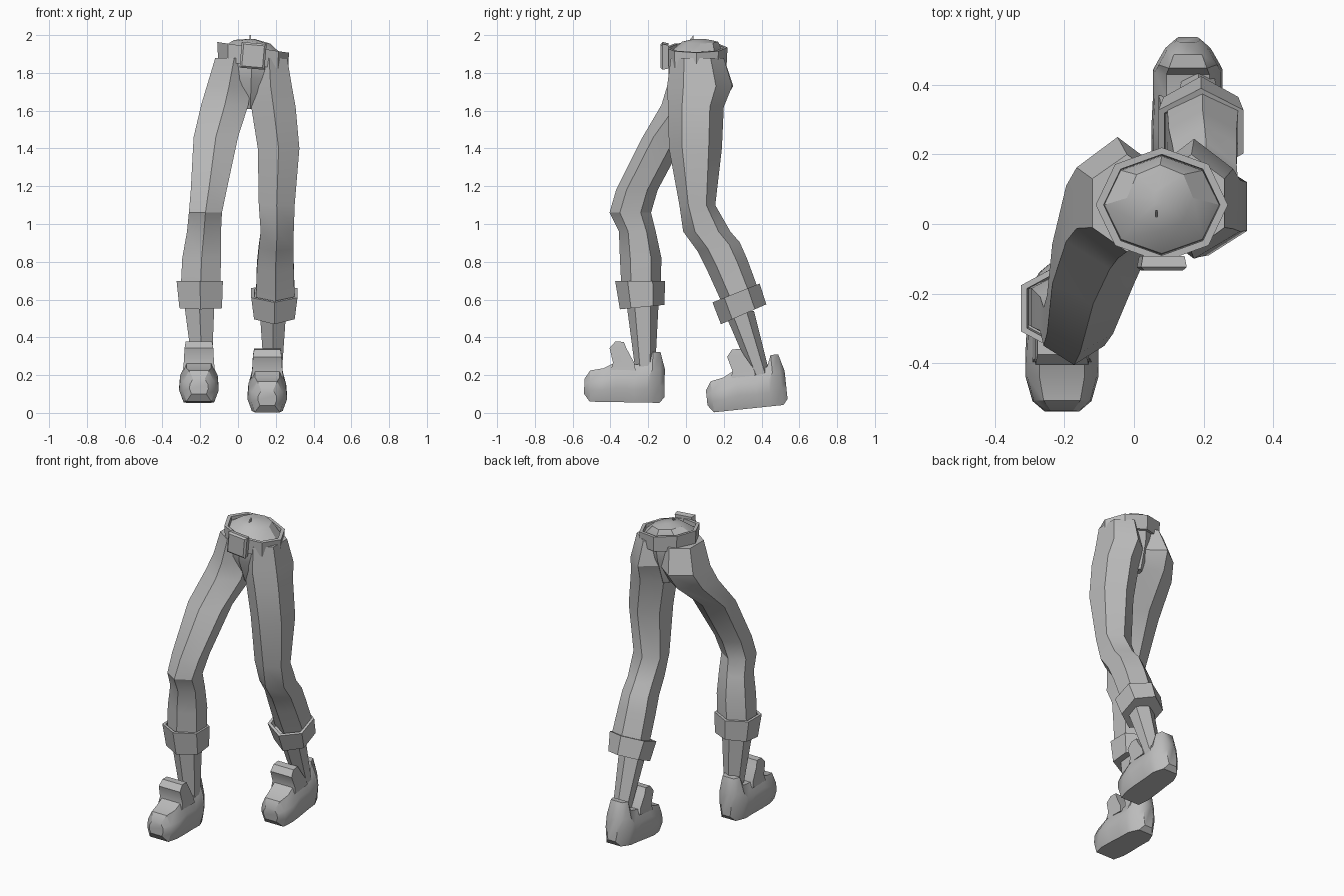
import bpy, bmesh, math
from mathutils import Matrix, Vector

if "Cube" in bpy.data.objects:
    bpy.data.objects.remove(bpy.data.objects["Cube"])

grey = bpy.data.materials.new("plain_grey")
grey.use_nodes = True
colour = (0.5, 0.5, 0.5, 1)
grey.diffuse_color = colour
grey.node_tree.nodes["Principled BSDF"].inputs["Base Color"].default_value = colour


def ring(x0, x1, y0, y1, z, slope_y=0, slope_x=0, sides=6):
    """Level or tilted polygon that fills the given extents, with a vertex at front and back."""
    cx, cy = (x0 + x1) / 2, (y0 + y1) / 2
    points = []
    for i in range(sides):
        a = math.tau * i / sides - math.pi / 2
        dx = math.cos(a) * (x1 - x0) / 2
        if sides == 6:
            dx /= math.cos(math.pi / 6)
        dy = math.sin(a) * (y1 - y0) / 2
        points.append(Vector((cx + dx, cy + dy, z + slope_y * dy + slope_x * dx)))
    return points


def loft(name, rings, matrix=None, angle=30):
    """Skin a row of equal rings and close both ends."""
    bm = bmesh.new()
    rows = [[bm.verts.new(p) for p in r] for r in rings]
    n = len(rows[0])
    for a, b in zip(rows, rows[1:]):
        for i in range(n):
            j = (i + 1) % n
            bm.faces.new((a[i], a[j], b[j], b[i]))
    bm.faces.new(rows[0])
    bm.faces.new(rows[-1])
    bmesh.ops.recalc_face_normals(bm, faces=bm.faces)
    mesh = bpy.data.meshes.new(name)
    bm.to_mesh(mesh)
    bm.free()
    mesh.materials.append(grey)
    obj = bpy.data.objects.new(name, mesh)
    bpy.context.collection.objects.link(obj)
    if matrix:
        mesh.transform(matrix)
    bpy.ops.object.select_all(action="DESELECT")
    obj.select_set(True)
    bpy.context.view_layer.objects.active = obj
    bpy.ops.object.shade_smooth_by_angle(angle=math.radians(angle))
    return obj


def shrink(points, amount, drop=0):
    centre = sum(points, Vector()) / len(points)
    return [p + (centre - p) * amount - Vector((0, 0, drop)) for p in points]


# Trouser legs: x extents, y extents, height, tilt
loft("right_trouser_leg", [ring(*r) for r in (
    (-.12, .08, -.08, .20, 1.88),
    (-.165, .07, -.10, .25, 1.73),
    (-.195, .055, -.13, .19, 1.63),
    (-.235, .0, -.23, .0, 1.46),
    (-.25, -.06, -.37, -.15, 1.18),
    (-.26, -.085, -.405, -.185, 1.06),
    (-.27, -.09, -.355, -.16, .96),
    (-.295, -.09, -.35, -.13, .82),
    (-.305, -.095, -.34, -.135, .62))])
loft("left_trouser_leg", [ring(*r) for r in (
    (.07, .26, -.08, .20, 1.88),
    (.06, .285, -.10, .245, 1.73),
    (.07, .305, -.095, .20, 1.62),
    (.105, .325, -.09, .19, 1.4),
    (.11, .30, -.035, .155, 1.1),
    (.12, .295, -.015, .235, .96),
    (.11, .295, .06, .285, .88, .2),
    (.1, .295, .115, .325, .78, .3),
    (.095, .30, .195, .385, .61, .4))])

# Pelvis between the legs, closed by a low dome
loft("pelvis", [ring(*r, sides=8) for r in (
    (.03, .10, -.02, .14, 1.61),
    (-.05, .19, -.09, .19, 1.77),
    (-.10, .25, -.095, .2, 1.86, 0, -.15),
    (-.085, .245, -.085, .195, 1.91, 0, -.15),
    (-.02, .17, -.02, .17, 1.965, 0, -.1),
    (.055, .085, .05, .1, 1.98))])
loft("waist_tab", [[Vector((x, 0, 1.95)), Vector((x, .04, 1.95)), Vector((x, .04, 2))]
                   for x in (.062, .068)])

# Belt with an open rim, and its buckle
belt_top = ring(-.11, .27, -.11, .22, 1.935, 0, -.15, 8)
belt_low = ring(-.105, .265, -.105, .215, 1.84, 0, -.12, 8)
loft("belt", [shrink(belt_low, .15), belt_low, belt_top,
              shrink(belt_top, .12), shrink(belt_top, .14, .06)])


def plate(half_x, half_z, y):
    return [Vector((half_x * sx, y, half_z * sz)) for sx, sz in
            ((-1, -1), (1, -1), (1, 1), (-1, 1))]


loft("buckle", [plate(.06, .062, .03), plate(.066, .068, -.002), plate(.055, .058, -.012)],
     Matrix.Translation((.08, -.122, 1.89)) @ Matrix.Rotation(math.radians(5), 4, "Y"))


# Cuffs and the bare ankles below them
def cuff(name, low, top):
    low, top = ring(*low), ring(*top)
    loft(name, [shrink(low, .3), low, top, shrink(top, .14), shrink(top, .18, .05)])


cuff("right_cuff", (-.31, -.085, -.35, -.115, .56, .1), (-.325, -.08, -.375, -.11, .697))
cuff("left_cuff", (.085, .30, .185, .425, .522, .44), (.07, .315, .14, .39, .635, .4))
loft("right_ankle", [ring(*r) for r in (
    (-.285, -.125, -.315, -.145, .58), (-.235, -.14, -.265, -.165, .2))])
loft("left_ankle", [ring(*r) for r in (
    (.115, .255, .2, .36, .54), (.14, .23, .355, .45, .18))])


# Shoes: cross-sections from toe to heel as distance, sole, top, half width
SECTIONS = ((0, .04, .12, .05), (.03, 0, .165, .085), (.10, 0, .178, .105),
            (.17, 0, .215, .105), (.265, 0, .2, .1), (.335, 0, .21, .1),
            (.36, 0, .27, .088), (.40, 0, .27, .065), (.425, .03, .18, .035))
OUTLINE = ((-.78, 0), (.78, 0), (1, .35), (.95, .65), (.62, 1),
           (-.62, 1), (-.95, .65), (-1, .35))


def shoe(side, place, pitch):
    matrix = Matrix.Translation(place) @ Matrix.Rotation(math.radians(pitch), 4, "X")
    loft(side + "_shoe", [[Vector((px * w, u, low + pz * (top - low))) for px, pz in OUTLINE]
                          for u, low, top, w in SECTIONS], matrix, 35)
    tongue = []
    for y0, y1, z, w in ((.14, .27, .17, .085), (.15, .262, .21, .08),
                         (.13, .22, .285, .076), (.16, .205, .32, .07)):
        tongue.append([Vector(p) for p in ((-w, y0, z), (w, y0, z), (w, y1, z), (-w, y1, z))])
    loft(side + "_shoe_tongue", tongue, matrix)


shoe("right", (-.207, -.54, .06), -1)
shoe("left", (.155, .118, 0), 6)
